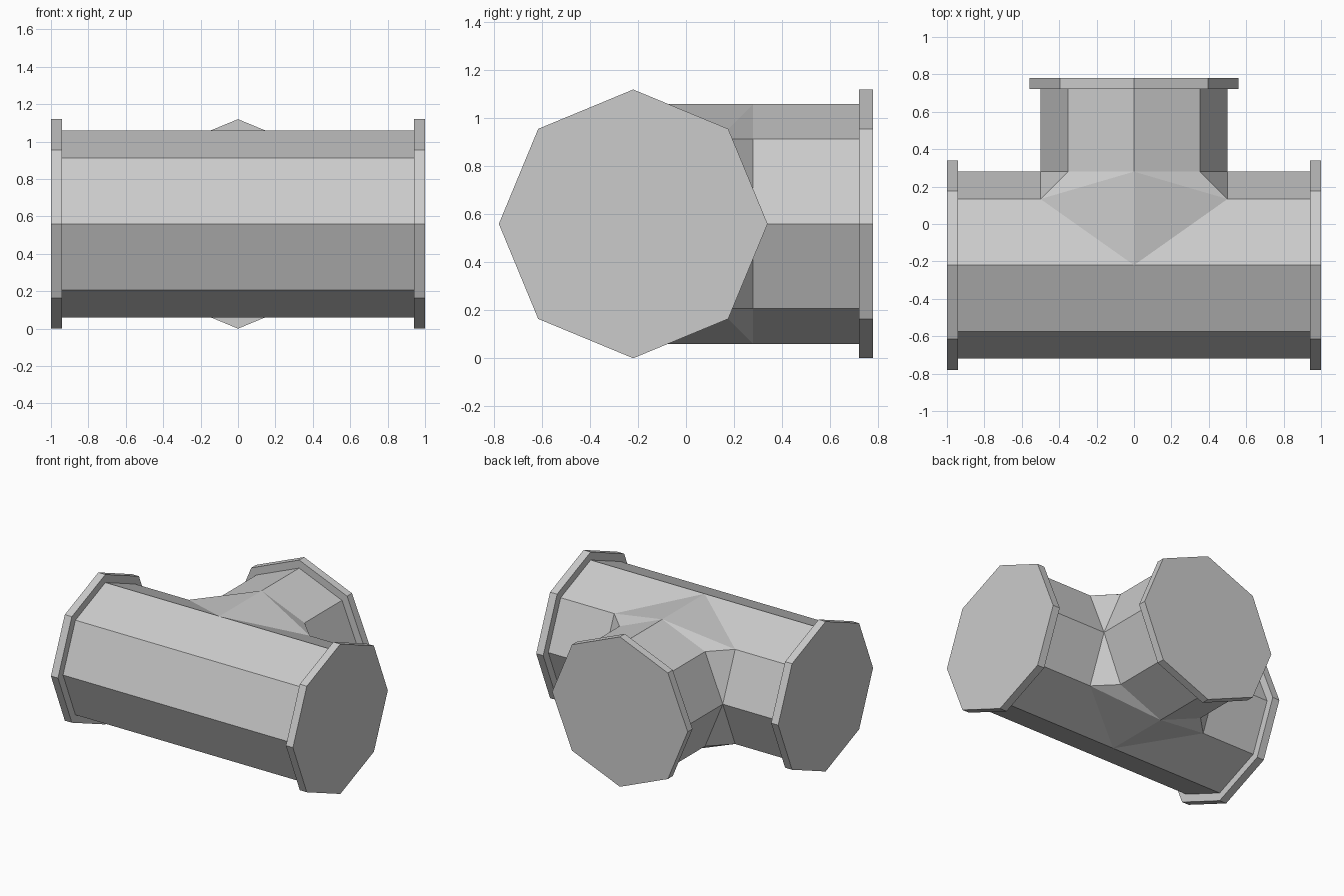
import bpy, bmesh, math
from mathutils import Vector

if "Cube" in bpy.data.objects:
    bpy.data.objects.remove(bpy.data.objects["Cube"])

R, FLANGE_R = 0.5, 0.56        # pipe and flange radius
REACH, LIP = 1.0, 0.942        # flange outer and inner face, from the centre
S = R * math.sqrt(0.5)
bm = bmesh.new()


def face(*pts):
    bm.faces.new([bm.verts.new(p) for p in pts])


def arm(place):
    """Octagonal pipe arm ending in a capped flange; place maps (along, side, up)."""
    rings = [[place(a, r * math.cos(k * math.pi / 4), r * math.sin(k * math.pi / 4))
              for k in range(8)]
             for a, r in ((R, R), (LIP, R), (LIP, FLANGE_R), (REACH, FLANGE_R))]
    for lo, hi in zip(rings, rings[1:]):
        for k in range(8):
            n = (k + 1) % 8
            face(lo[k], lo[n], hi[n], hi[k])
    face(*rings[-1])


# Two run arms and the rear branch arm
arm(lambda a, s, u: (a, s, u))
arm(lambda a, s, u: (-a, s, u))
arm(lambda a, s, u: (s, a, u))

# Junction: one quarter, mirrored in x and z
top_mid, top_end = (0, 0, R), (R, 0, R)
run_corner, branch_corner = (R, S, S), (S, R, S)
branch_top, crotch = (0, R, R), (R, R, 0)
quarter = [
    (top_mid, top_end, run_corner),
    (top_mid, run_corner, branch_top),
    (branch_top, run_corner, branch_corner),
    (run_corner, crotch, branch_corner),
    (top_mid, top_end, (R, -S, S), (0, -S, S)),
    ((0, -S, S), (R, -S, S), (R, -R, 0), (0, -R, 0)),
]
for sx in (1, -1):
    for sz in (1, -1):
        for pts in quarter:
            face(*[(x * sx, y, z * sz) for x, y, z in pts])

# Weld everything into one closed body
bmesh.ops.remove_doubles(bm, verts=bm.verts[:], dist=0.0005)
bmesh.ops.recalc_face_normals(bm, faces=bm.faces[:])
mesh = bpy.data.meshes.new("pipe_tee")
bm.to_mesh(mesh)
bm.free()
tee = bpy.data.objects.new("pipe_tee", mesh)
tee.location = Vector((0, -0.22, FLANGE_R))
bpy.context.collection.objects.link(tee)
